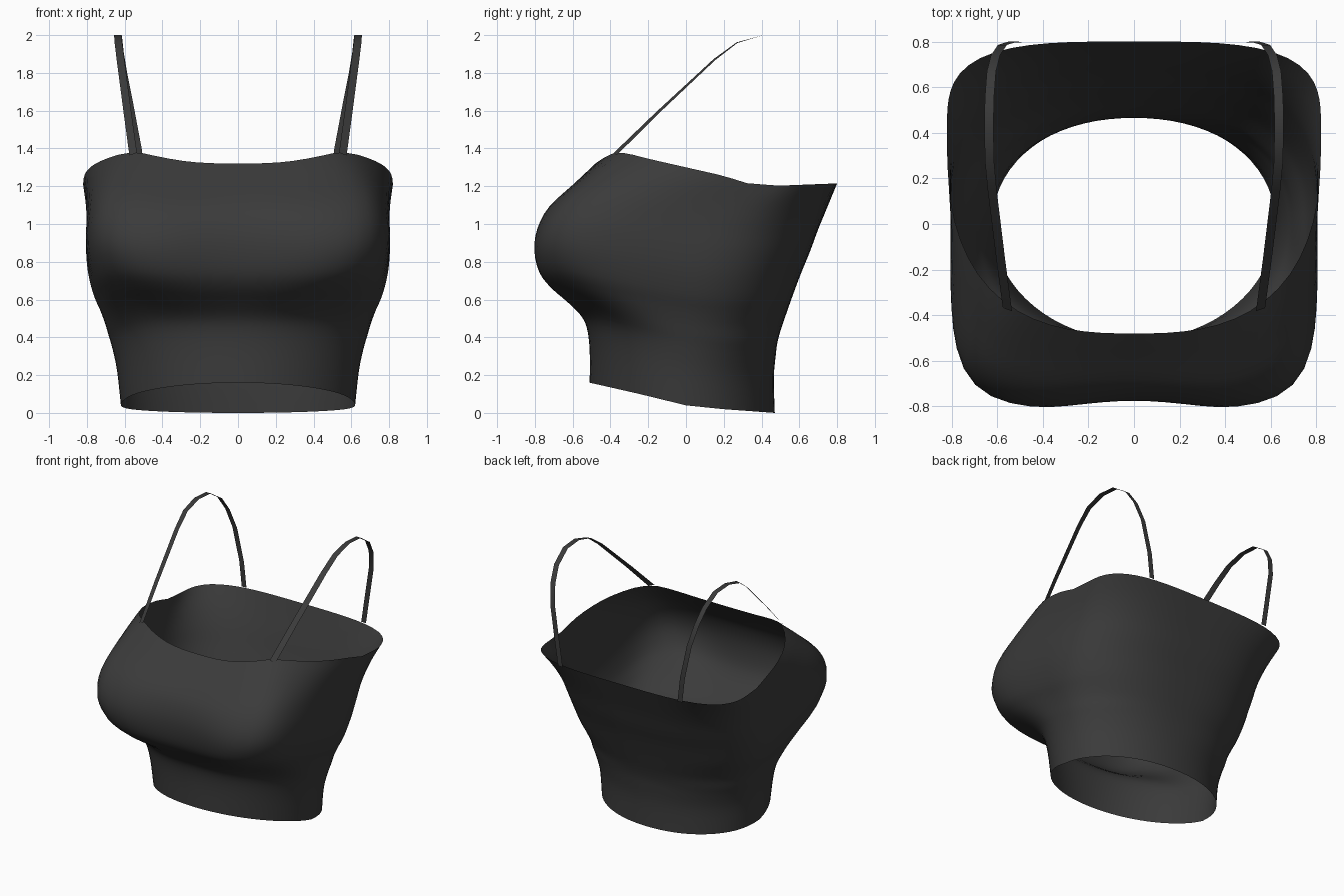
import bpy
import math

if "Cube" in bpy.data.objects:
    bpy.data.objects.remove(bpy.data.objects["Cube"])

fabric = bpy.data.materials.new("charcoal_fabric")
fabric.diffuse_color = (0.043, 0.043, 0.043, 1)
fabric.use_nodes = True
fabric.node_tree.nodes["Principled BSDF"].inputs["Base Color"].default_value = fabric.diffuse_color


def make(name, verts, faces):
    mesh = bpy.data.meshes.new(name)
    mesh.from_pydata(verts, [], faces)
    mesh.materials.append(fabric)
    obj = bpy.data.objects.new(name, mesh)
    bpy.context.collection.objects.link(obj)
    mesh.shade_smooth()
    return obj


def catmull(a, b, c, d, f):
    return tuple(0.5 * (2 * q + (r - p) * f + (2 * p - 5 * q + 4 * r - s) * f * f
                        + (3 * q - p - 3 * r + s) * f ** 3)
                 for p, q, r, s in zip(a, b, c, d))


def refine(rows, steps):
    """Smoothly insert rows between the given ones."""
    out = []
    for i in range(len(rows) - 1):
        quad = [rows[min(max(i + k, 0), len(rows) - 1)] for k in (-1, 0, 1, 2)]
        out += [catmull(*quad, k / steps) for k in range(steps)]
    return out + [rows[-1]]


def lookup(table, u):
    for (u0, z0), (u1, z1) in zip(table, table[1:]):
        if u <= u1:
            return z0 + (z1 - z0) * max(0, u - u0) / (u1 - u0)
    return table[-1][1]


# Hem and neckline heights, from front (0) to back (1)
HEM = [(0, .16), (.27, .10), (.52, .04), (.72, .02), (1, 0)]
NECK = [(0, 1.32), (.04, 1.355), (.085, 1.38), (.13, 1.375), (.22, 1.345),
        (.375, 1.30), (.53, 1.255), (.63, 1.215), (.76, 1.203), (1, 1.215)]

# Body rings: level, front y, back y, half width, widest y,
# front squareness, back squareness, centre dip
RINGS = [
    (0.00, -.51, .47, .62, 0, 2.0, 2.1, 0),
    (0.15, -.51, .465, .64, 0, 2.1, 2.1, 0),
    (0.25, -.525, .475, .665, 0, 2.2, 2.2, 0),
    (0.31, -.56, .485, .685, 0, 2.5, 2.3, 0),
    (0.37, -.64, .505, .705, 0, 3.0, 2.3, .01),
    (0.43, -.725, .53, .73, 0, 3.7, 2.4, .02),
    (0.50, -.785, .56, .765, 0, 4.5, 2.5, .03),
    (0.60, -.81, .605, .795, 0, 5.0, 2.6, .035),
    (0.70, -.795, .655, .805, 0, 4.7, 2.8, .03),
    (0.80, -.735, .70, .802, .06, 4.0, 3.0, .02),
    (0.90, -.61, .75, .805, .2, 3.3, 3.2, .01),
    (1.00, -.48, .80, .82, .4, 2.7, 3.5, 0),
]
COLS = 72
rings = refine(RINGS, 3)
verts = []
for t, yf, yb, w, yc, nf, nb, dip in rings:
    for j in range(COLS):
        a = 2 * math.pi * j / COLS
        s, c = math.sin(a), math.cos(a)
        n, depth = (nf, yc - yf) if c > 0 else (nb, yb - yc)
        r = (abs(s) ** n + abs(c) ** n) ** (-1 / n)
        x, y = w * r * s, yc - depth * r * c
        u = (y - yf) / (yb - yf)
        if c > 0:
            y += dip * max(0, 1 - (x / .45) ** 2) ** 2
        hem = lookup(HEM, u)
        verts.append((x, y, hem + (lookup(NECK, u) - hem) * t))
faces = [(i * COLS + j, i * COLS + (j + 1) % COLS,
          (i + 1) * COLS + (j + 1) % COLS, (i + 1) * COLS + j)
         for i in range(len(rings) - 1) for j in range(COLS)]
make("top_body", verts, faces)

# Shoulder straps: flat ribbons looping from the front to the back neckline
STRAP = [(.555, -.375, 1.37), (.585, -.15, 1.59), (.622, .15, 1.87),
         (.633, .27, 1.96), (.636, .41, 2.0), (.634, .55, 1.99),
         (.625, .67, 1.91), (.607, .74, 1.80), (.577, .785, 1.65),
         (.53, .80, 1.40), (.505, .795, 1.21)]
HALF = .02
for side, label in ((1, "right"), (-1, "left")):
    sv = []
    for k, (x, y, z) in enumerate(STRAP):
        tilt = .007 * max(0, 1 - k / 4)
        for e in (-1, 1):
            sv.append((side * (x + e * HALF), y + e * tilt, z - e * tilt))
    sf = [(2 * k, 2 * k + 1, 2 * k + 3, 2 * k + 2)[::side]
          for k in range(len(STRAP) - 1)]
    make(label + "_strap", sv, sf)
